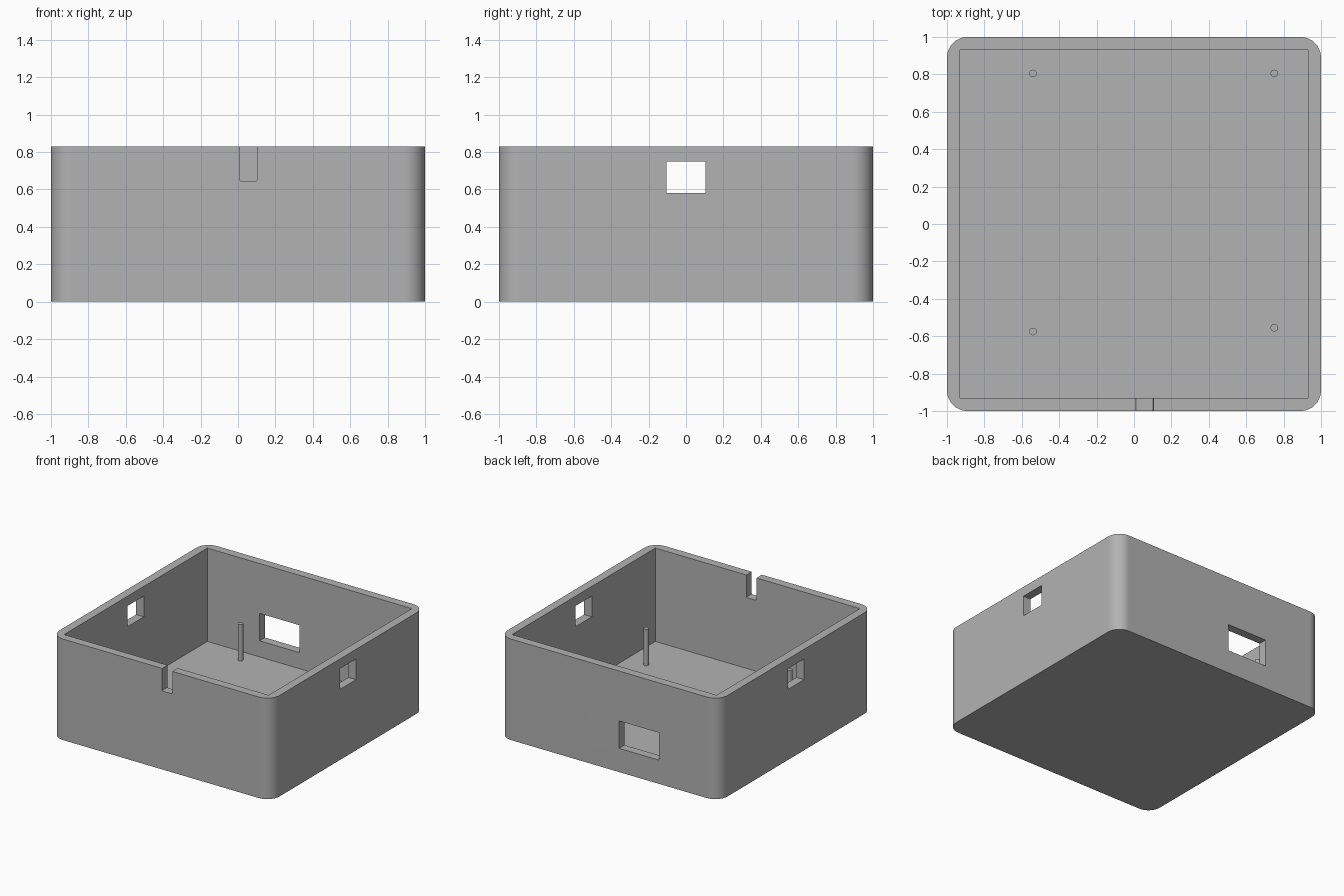
import bpy
import bmesh
import math
from mathutils import Vector

HEIGHT = 0.83
INNER = 0.93      # half width of the cavity
FLOOR = 0.063     # floor thickness
CORNER = 0.11     # outer corner radius

if "Cube" in bpy.data.objects:
    bpy.data.objects.remove(bpy.data.objects["Cube"], do_unlink=True)

grey = bpy.data.materials.new("plain grey")
grey.use_nodes = True
colour = (0.45, 0.45, 0.45, 1)
grey.diffuse_color = colour
grey.node_tree.nodes["Principled BSDF"].inputs["Base Color"].default_value = colour


def box(name, low, high, radius=0, axis=2, segments=8):
    """Box between two corners; edges along one axis can be rounded."""
    low, high = Vector(low), Vector(high)
    bm = bmesh.new()
    bmesh.ops.create_cube(bm, size=1)
    for v in bm.verts:
        v.co = (low + high) / 2 + v.co * (high - low)
    if radius:
        along = [e for e in bm.edges
                 if abs(e.verts[0].co[axis] - e.verts[1].co[axis]) > 1e-4]
        bmesh.ops.bevel(bm, geom=along, offset=radius, segments=segments,
                        profile=0.5, affect='EDGES')
    mesh = bpy.data.meshes.new(name)
    bm.to_mesh(mesh)
    bm.free()
    obj = bpy.data.objects.new(name, mesh)
    bpy.context.collection.objects.link(obj)
    mesh.materials.append(grey)
    return obj


def activate(obj):
    bpy.ops.object.select_all(action='DESELECT')
    obj.select_set(True)
    bpy.context.view_layer.objects.active = obj


# Outer shell with rounded vertical corners
case = box("case", (-1, -1, 0), (1, 1, HEIGHT), CORNER)

# Cavity, side windows, back window and front cable slot
cutters = [
    box("cavity_cutter", (-INNER, -INNER, FLOOR), (INNER, INNER, 1)),
    box("left_window_cutter", (0.8, -0.105, 0.58), (1.1, 0.105, 0.75)),
    box("right_window_cutter", (-1.1, -0.105, 0.58), (-0.8, 0.105, 0.75)),
    box("back_window_cutter", (-0.455, 0.8, 0.195), (-0.092, 1.1, 0.42)),
    box("slot_cutter", (0.01, -1.1, 0.645), (0.103, -0.8, 1), 0.008, 1, 3),
]
for cutter in cutters:
    cutter.hide_render = True
    cut = case.modifiers.new(cutter.name, 'BOOLEAN')
    cut.operation = 'DIFFERENCE'
    cut.solver = 'EXACT'
    cut.object = cutter
    activate(case)
    bpy.ops.object.modifier_apply(modifier=cut.name)
    bpy.data.objects.remove(cutter, do_unlink=True)

# Smooth corners while the flat walls stay flat
activate(case)
bpy.ops.object.shade_smooth_by_angle(angle=math.radians(30))
weighted = case.modifiers.new("flat_walls", 'WEIGHTED_NORMAL')
weighted.keep_sharp = True

# Mounting posts standing on the floor
POST_TOP = 0.362
posts = {
    "back_left_post": (0.75, 0.805),
    "back_right_post": (-0.54, 0.805),
    "front_left_post": (0.75, -0.555),
    "front_right_post": (-0.54, -0.575),
}
for name, (x, y) in posts.items():
    bottom = FLOOR - 0.01
    bpy.ops.mesh.primitive_cylinder_add(
        vertices=24, radius=0.02, depth=POST_TOP - bottom,
        location=(x, y, (POST_TOP + bottom) / 2))
    post = bpy.context.object
    post.name = name
    post.data.materials.append(grey)
    bpy.ops.object.shade_smooth_by_angle(angle=math.radians(30))
